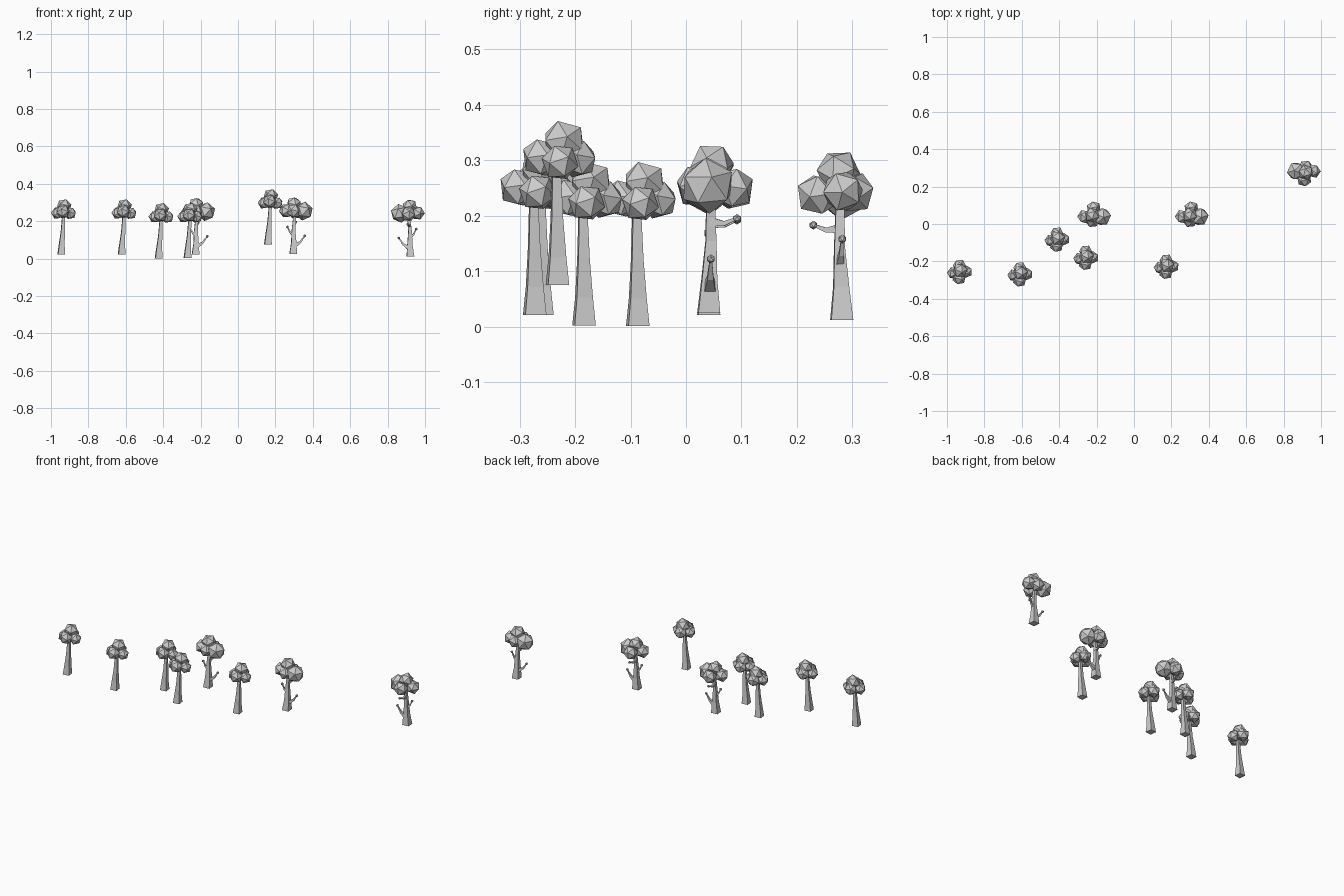
import bpy, bmesh
from math import pi
from mathutils import Vector, Matrix, Euler

if "Cube" in bpy.data.objects:
    bpy.data.objects.remove(bpy.data.objects["Cube"])


def tube(bm, path, radii, sides=4, level=False, twist=pi / 4):
    """Tapered faceted tube; level=True keeps every ring horizontal."""
    pts = [Vector(p) for p in path]
    rings = []
    for i, p in enumerate(pts):
        d = pts[min(i + 1, len(pts) - 1)] - pts[max(i - 1, 0)]
        q = Matrix.Identity(3) if level else d.to_track_quat('Z', 'Y').to_matrix()
        ring = []
        for k in range(sides):
            v = Matrix.Rotation(twist + 2 * pi * k / sides, 3, 'Z') @ Vector((radii[i], 0, 0))
            ring.append(bm.verts.new(p + q @ v))
        rings.append(ring)
    for a, b in zip(rings, rings[1:]):
        for k in range(sides):
            n = (k + 1) % sides
            bm.faces.new((a[k], a[n], b[n], b[k]))
    bm.faces.new(rings[0][::-1])
    bm.faces.new(rings[-1])


def ball(bm, centre, r, tilt=(0, 0, 0)):
    """Twenty-sided leaf clump."""
    m = Matrix.Translation(centre) @ Euler(tilt).to_matrix().to_4x4()
    bmesh.ops.create_icosphere(bm, subdivisions=1, radius=r, matrix=m)


def make_mesh(name, build):
    bm = bmesh.new()
    build(bm)
    bmesh.ops.recalc_face_normals(bm, faces=bm.faces)
    me = bpy.data.meshes.new(name)
    bm.to_mesh(me)
    bm.free()
    return me


# Small tree: leaning trunk and a crown of clumps
def small_trunk(bm):
    tube(bm, [(0, 0, 0), (.002, 0, .05), (.008, -.001, .12), (.013, -.002, .215)],
         [.027, .0205, .0145, .010], level=True, twist=pi / 4 + .12)


def small_crown(bm):
    for c, r, t in [((.015, .012, .258), .041, (.35, .2, .3)),
                    ((-.021, -.002, .223), .034, (.2, .5, 0)),
                    ((.048, .005, .221), .034, (.5, .1, .7)),
                    ((.012, .037, .227), .036, (.1, .4, 1.1)),
                    ((.010, -.029, .230), .037, (.4, .3, .5))]:
        ball(bm, c, r, t)


# Branched tree: trunk, three bare branches and a wider crown
def big_trunk(bm):
    tube(bm, [(0, 0, 0), (.003, .001, .06), (.002, .004, .13), (.010, .003, .22)],
         [.028, .0195, .0135, .010], level=True, twist=pi / 4 + .06)


def big_branches(bm):
    for path, r in [([(.004, .002, .042), (.038, .003, .064), (.062, .004, .098)], .016),
                    ([(.004, .004, .098), (-.017, .001, .118), (-.031, -.001, .146)], .012),
                    ([(.006, .002, .165), (.010, .028, .162), (.014, .051, .171)], .012)]:
        tube(bm, path, [r, r * .5, .003])
        ball(bm, path[-1], .008)


def big_crown(bm):
    for c, r, t in [((.056, -.002, .230), .051, (.1, .15, .2)),
                    ((-.038, -.002, .232), .039, (.3, .4, .1)),
                    ((.012, .043, .226), .040, (.2, .5, .8)),
                    ((.004, -.022, .230), .039, (.5, .1, .4)),
                    ((.003, .006, .267), .041, (.55, .05, 0))]:
        ball(bm, c, r, t)


small = [make_mesh("small_trunk", small_trunk), make_mesh("small_crown", small_crown)]
big = [make_mesh("big_trunk", big_trunk), make_mesh("big_branches", big_branches),
       make_mesh("big_crown", big_crown)]


def plant(parts, loc, turn=0):
    for me in parts:
        ob = bpy.data.objects.new(me.name, me)
        ob.location = loc
        ob.rotation_euler.z = turn
        bpy.context.collection.objects.link(ob)


# Planting positions
for loc in [(-.945, -.260, .021), (-.622, -.273, .021), (-.424, -.087, .001),
            (-.270, -.184, .002), (.160, -.232, .075)]:
    plant(small, loc)
plant(big, (-.227, .041, .021))
plant(big, (.295, .041, .024))
plant(big, (.922, .281, .012), pi)
